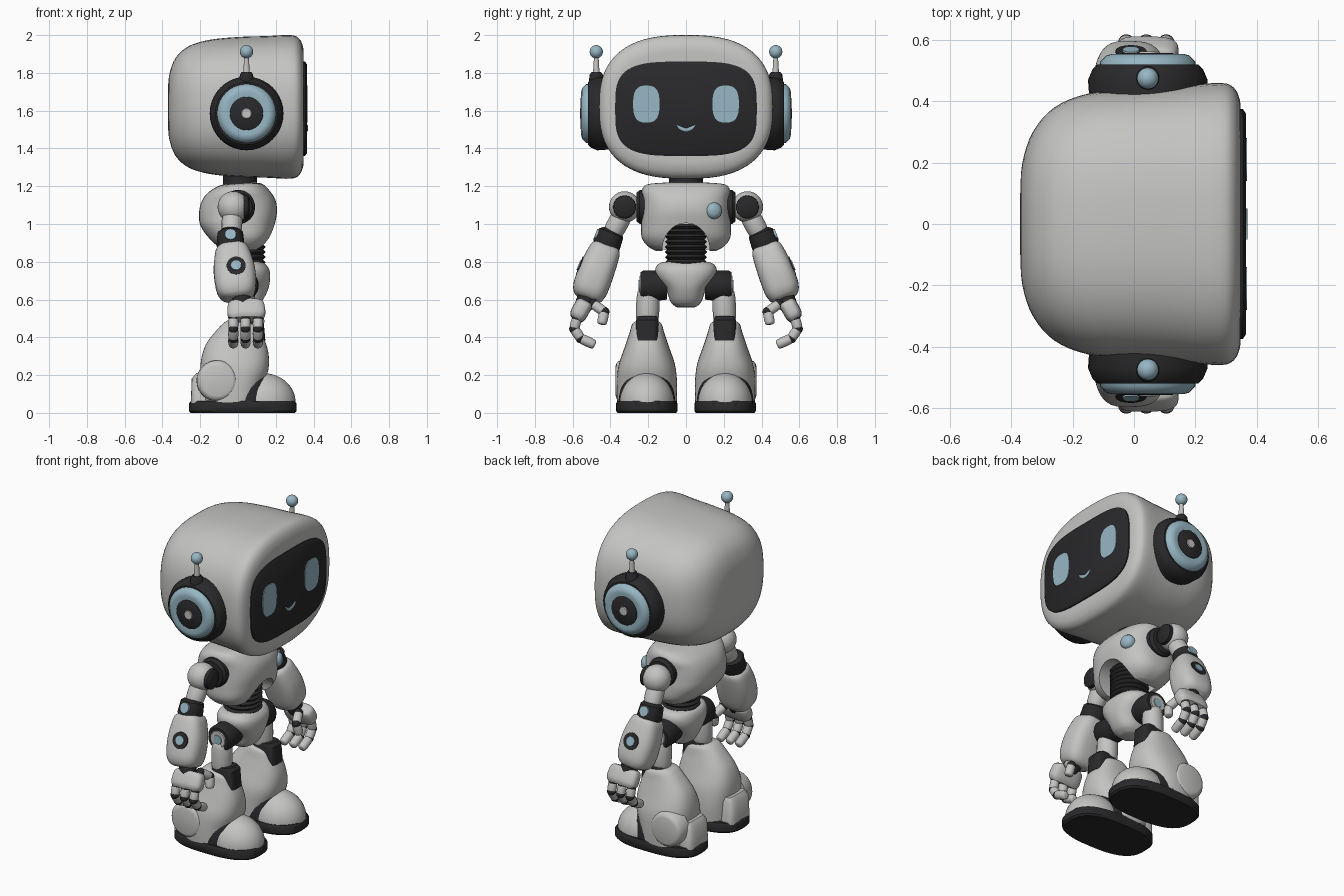
import bpy, bmesh, math
from mathutils import Vector

if "Cube" in bpy.data.objects:
    bpy.data.objects.remove(bpy.data.objects["Cube"])

def material(name, rgb):
    m = bpy.data.materials.new(name)
    m.diffuse_color = (*rgb, 1)
    m.use_nodes = True
    m.node_tree.nodes["Principled BSDF"].inputs["Base Color"].default_value = m.diffuse_color
    return m

WHITE = material("shell_white", (0.55, 0.55, 0.535))
DARK = material("dark_rubber", (0.022, 0.022, 0.024))
BLUE = material("pale_blue", (0.31, 0.47, 0.55))

def catmull(a, b, c, d, t):
    return tuple(0.5 * (2*q + (r-p)*t + (2*p-5*q+4*r-s)*t*t + (3*q-p-3*r+s)*t**3)
                 for p, q, r, s in zip(a, b, c, d))

def loft(name, mat, secs, n=2.0, seg=32, steps=4, mirror=False):
    """Skin superellipse rings; each section is (x, y, z, radius_u, radius_v)."""
    rings = []
    for i in range(len(secs) - 1):
        a, b = secs[max(i-1, 0)], secs[i]
        c, d = secs[i+1], secs[min(i+2, len(secs)-1)]
        rings += [catmull(a, b, c, d, k/steps) for k in range(steps)]
    rings.append(secs[-1])
    axis = (Vector(secs[-1][:3]) - Vector(secs[0][:3])).normalized()
    u = Vector((0, 1, 0)) if abs(axis.x) > 0.9 else Vector((1, 0, 0))
    u = (u - axis * u.dot(axis)).normalized()
    v = axis.cross(u)
    bm = bmesh.new()
    loops = []
    for x, y, z, ru, rv in rings:
        loop = []
        for k in range(seg):
            t = 2 * math.pi * k / seg
            c, s = math.cos(t), math.sin(t)
            p = Vector((x, y, z)) + u * ru * math.copysign(abs(c)**(2/n), c) \
                + v * rv * math.copysign(abs(s)**(2/n), s)
            loop.append(bm.verts.new(p))
        loops.append(loop)
    for a, b in zip(loops, loops[1:]):
        for k in range(seg):
            j = (k + 1) % seg
            bm.faces.new((a[k], a[j], b[j], b[k]))
    bm.faces.new(loops[0][::-1])
    bm.faces.new(loops[-1])
    bmesh.ops.recalc_face_normals(bm, faces=bm.faces)
    me = bpy.data.meshes.new(name)
    bm.to_mesh(me)
    bm.free()
    me.materials.append(mat)
    ob = bpy.data.objects.new(name, me)
    bpy.context.collection.objects.link(ob)
    if mirror:
        mod = ob.modifiers.new("other_side", 'MIRROR')
        mod.use_axis = (False, True, False)
        mod.use_mirror_merge = False
    return ob

def disc(name, mat, c, d, prof, mirror=True):
    """Turned part: profile of (distance along d, radius)."""
    d = Vector(d).normalized()
    return loft(name, mat, [(*(Vector(c) + d*t), r, r) for t, r in prof],
                steps=1, seg=40, mirror=mirror)

def ball(name, mat, c, r, start=-89, mirror=True):
    """Ellipsoid, or a dome when start is 0."""
    angles = [math.radians(start + (89 - start) * i / 14) for i in range(15)]
    return loft(name, mat, [(c[0], c[1], c[2] + r[2]*math.sin(a), r[0]*math.cos(a),
                             r[1]*math.cos(a)) for a in angles], steps=1, mirror=mirror)

def bone(name, mat, a, b, r):
    """Rounded limb segment."""
    a, b = Vector(a), Vector(b)
    prof = ((-0.12, 0.5), (0, 0.9), (0.5, 1), (1, 0.9), (1.12, 0.5))
    loft(name, mat, [(*a.lerp(b, t), r*k, r*k) for t, k in prof], seg=16, steps=3, mirror=True)

# Head (faces +x)
loft("head", WHITE, [(x, 0, 1.62, ry, rz) for x, ry, rz in (
    (-.371, .10, .08), (-.364, .20, .17), (-.33, .30, .26), (-.26, .38, .322), (-.15, .425, .355),
    (0, .44, .37), (.15, .45, .375), (.28, .46, .38), (.325, .445, .36), (.345, .405, .315),
    (.348, .36, .27))], n=2.6, seg=64)
loft("face_screen", DARK, [(.32, 0, 1.61, .375, .25), (.355, 0, 1.61, .375, .25),
                           (.365, 0, 1.61, .36, .235)], n=3.6, seg=64, steps=1)
loft("eye", BLUE, [(.36, .21, 1.635, .07, .098), (.369, .21, 1.635, .07, .098)],
     n=2.8, steps=1, mirror=True)
loft("smile", BLUE, [(.366, y, 1.498 + 10*y*y, .004, r) for y, r in (
    (-.05, .004), (-.035, .010), (0, .010), (.035, .010), (.05, .004))], seg=12)

# Ears and antennas
EAR, OUT = (.045, 0, 1.585), (0, 1, 0)
disc("ear_base", DARK, EAR, OUT, ((.40, .19), (.47, .195), (.505, .18), (.52, .165)))
disc("ear_ring", BLUE, EAR, OUT, ((.50, .158), (.53, .155), (.55, .135), (.555, .115), (.55, .09)))
disc("ear_hub", DARK, EAR, OUT, ((.52, .09), (.553, .088), (.558, .08)))
disc("ear_pin", WHITE, EAR, OUT, ((.55, .035), (.562, .025)))
disc("antenna_base", DARK, (.045, .475, 0), (0, 0, 1), ((1.75, .04), (1.79, .035), (1.805, .025)))
disc("antenna_stem", WHITE, (.045, .475, 0), (0, 0, 1), ((1.79, .018), (1.90, .011)))
ball("antenna_tip", BLUE, (.045, .475, 1.912), (.035, .035, .035))

# Neck and torso
disc("neck", DARK, (.01, 0, 0), (0, 0, 1), ((1.15, .10), (1.2, .09), (1.27, .09)), False)
torso = loft("torso", WHITE, [(x, 0, z, rx, ry) for x, z, rx, ry in (
    (.03, .86, .085, .165), (.025, .885, .125, .205), (.015, .93, .165, .235), (0, 1.0, .198, .237),
    (0, 1.06, .207, .232), (0, 1.12, .197, .23), (0, 1.17, .165, .235), (.01, 1.205, .12, .215),
    (.01, 1.215, .08, .16))], n=2.6, seg=64)
cutter = loft("belly_cutter", WHITE, [(-.06, 0, .865, .125, .14), (.3, 0, .865, .125, .14)],
              steps=1, seg=40)
cut = torso.modifiers.new("belly_arch", 'BOOLEAN')
cut.operation, cut.object, cut.solver = 'DIFFERENCE', cutter, 'EXACT'
bpy.context.view_layer.objects.active = torso
bpy.ops.object.modifier_apply(modifier=cut.name)
bpy.data.objects.remove(cutter)
disc("ribbed_belly", DARK, (.035, 0, 0), (0, 0, 1),
     [(.73 + i*.0135, .112 if i % 2 else .098) for i in range(21)], False)
disc("chest_button", BLUE, (.165, .145, 1.07), (1, .35, 0),
     ((-.03, .045), (.015, .043), (.03, .033), (.037, .015)), False)

# Pelvis and hips
loft("pelvis", WHITE, [(x, 0, z, rx, ry) for x, z, rx, ry in (
    (.04, .56, .045, .05), (.04, .585, .085, .08), (.04, .65, .12, .105), (.037, .71, .133, .15),
    (.035, .755, .13, .163), (.03, .785, .112, .15), (.03, .797, .09, .125))], n=2.4, seg=48)
HIP = (.03, 0, .675)
disc("hip_joint", DARK, HIP, OUT, ((.10, .075), (.14, .08), (.225, .08), (.24, .07)))
disc("hip_cap", WHITE, HIP, OUT, ((.23, .055), (.247, .05)))
disc("hip_light", BLUE, HIP, OUT, ((.24, .03), (.251, .027)))

# Legs and feet
bone("thigh", WHITE, (.03, .2, .64), (.03, .205, .48), .062)
loft("knee", DARK, [(.06, .205, .38, .085, .06), (.06, .205, .49, .075, .06),
                    (.055, .205, .51, .06, .05)], n=4, steps=1, mirror=True)
loft("shin_shell", WHITE, [(x, .207, z, rx, ry) for x, z, rx, ry in (
    (-.035, .05, .16, .158), (-.035, .15, .165, .16), (-.018, .25, .18, .15), (-.005, .34, .167, .12),
    (.01, .42, .126, .093), (.02, .465, .095, .08), (.02, .48, .075, .065))],
    n=2.5, seg=48, mirror=True)
ball("ankle_collar", DARK, (.04, .207, .05), (.16, .15, .225), 0)
ball("toe_cap", WHITE, (.135, .207, .055), (.17, .145, .155), 0)
loft("sole", DARK, [(.025, .207, z, rx, ry) for z, rx, ry in (
    (0, .275, .155), (.01, .285, .163), (.05, .285, .163), (.062, .275, .155))],
    n=2.7, seg=48, steps=1, mirror=True)
loft("heel_block", WHITE, [(-.19, .207, .05, .06, .10), (-.19, .207, .18, .055, .095),
                           (-.185, .207, .21, .035, .08)], n=4, steps=1, mirror=True)
disc("ankle_disc", WHITE, (-.11, 0, .17), OUT, ((.28, .11), (.35, .108), (.367, .095), (.372, .08)))

# Shoulders and upper arms
disc("shoulder_socket", DARK, (0, 0, 1.09), OUT, ((.18, .09), (.245, .09), (.262, .075)))
ball("shoulder", WHITE, (-.025, .325, 1.09), (.083, .083, .083))
disc("shoulder_plug", DARK, (0, .325, 1.09), (1, 0, 0), ((0, .062), (.052, .06), (.06, .05)))
bone("upper_arm", WHITE, (-.03, .335, 1.05), (-.035, .39, .95), .055)

# Elbows and forearms
AXIS, SIDE = (.02, .36, -.93), (0, .93, .36)
disc("elbow", DARK, (-.04, .41, .915), AXIS, ((-.055, .05), (-.04, .068), (.03, .074), (.05, .065)))
disc("elbow_light", BLUE, (-.04, .41, .92), SIDE, ((.05, .032), (.075, .03)))
loft("forearm", WHITE, [(-.035, .42, .885, .062, .066), (-.032, .43, .86, .088, .083),
    (-.02, .47, .76, .11, .094), (-.01, .505, .665, .106, .094), (-.005, .52, .62, .088, .08),
    (0, .525, .603, .06, .06)], n=2.9, mirror=True)
disc("forearm_port", DARK, (-.01, .472, .745), SIDE, ((.07, .052), (.1, .05)))
disc("forearm_light", BLUE, (-.01, .472, .745), SIDE, ((.09, .03), (.105, .027)))

# Hands
bone("wrist", DARK, (.01, .515, .63), (.03, .545, .56), .05)
loft("palm", WHITE, [(.04, .53, .59, .07, .035), (.042, .54, .575, .095, .045),
                     (.045, .57, .52, .10, .045), (.045, .58, .495, .085, .033)], n=3.2, mirror=True)
def finger(name, pts, r):
    for i, (a, b) in enumerate(zip(pts, pts[1:])):
        bone(f"{name}_segment_{i+1}", WHITE, a, b, r)
        ball(f"{name}_joint_{i+1}", DARK, a, (r*.98,)*3)
for i, x in enumerate((-.025, .04, .105)):
    finger(f"finger_{i+1}", [(x, .578, .50), (x, .592, .445), (x, .558, .395), (x, .49, .363)], .027)
finger("thumb", [(.08, .49, .575), (.105, .432, .535), (.115, .445, .475)], .027)

# Smooth shading with crisp edges
bpy.ops.object.select_all(action='SELECT')
bpy.context.view_layer.objects.active = torso
bpy.ops.object.shade_smooth_by_angle(angle=math.radians(40))
